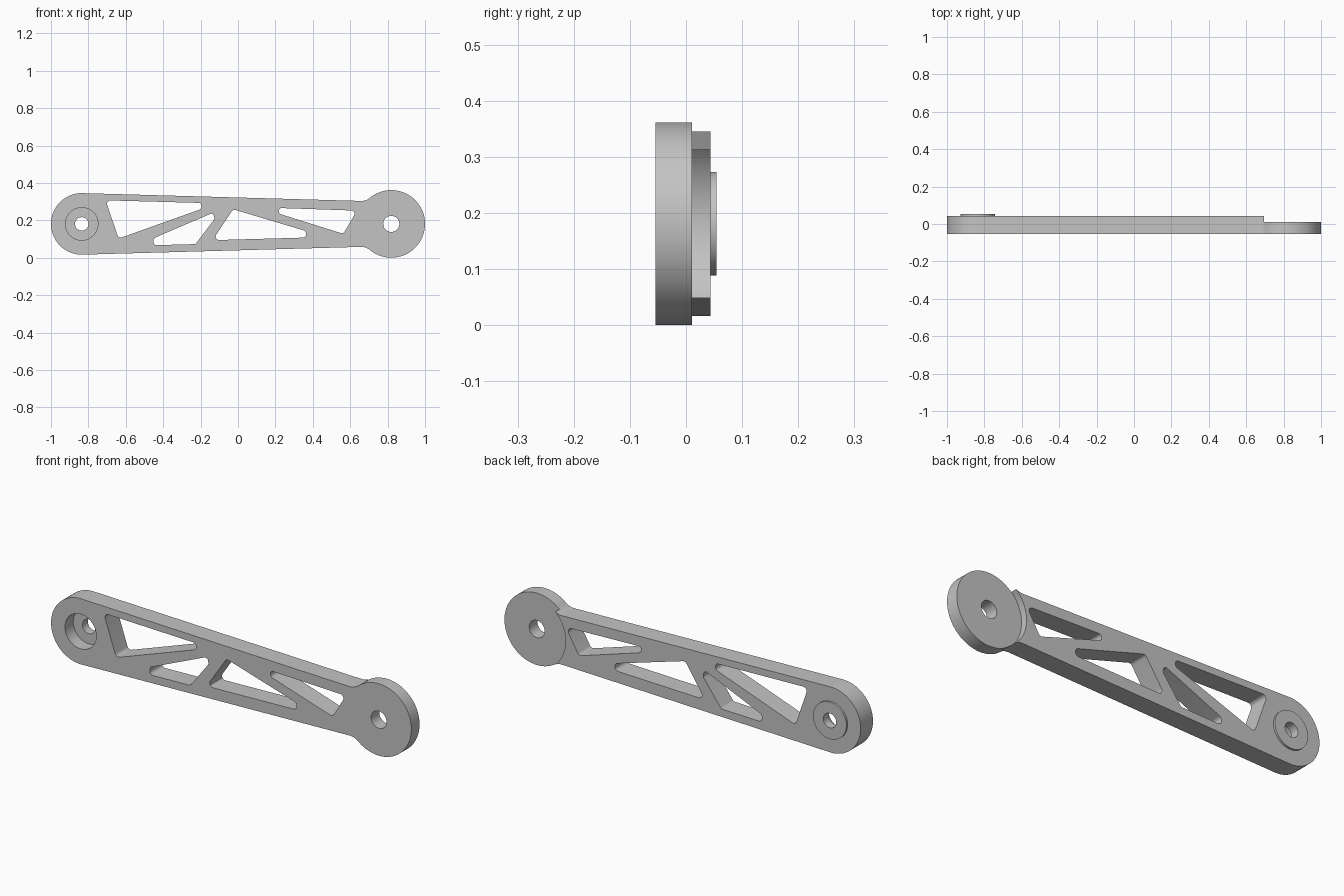
import bpy, bmesh, math
from math import sin, cos, radians, degrees
from mathutils import Vector

cube = bpy.data.objects.get("Cube")
if cube:
    bpy.data.objects.remove(cube, do_unlink=True)

grey = bpy.data.materials.new("mid grey")
grey.use_nodes = True
colour = (0.55, 0.55, 0.55, 1)
grey.diffuse_color = colour
grey.node_tree.nodes["Principled BSDF"].inputs["Base Color"].default_value = colour

MID = 0.181                                            # height of the centre line
FRONT, STEP, BACK, BOSS = -0.054, 0.011, 0.044, 0.054  # depth levels
PIVOT, HUB = Vector((-0.8355, MID)), Vector((0.8195, MID))
PIVOT_R, HUB_R, NECK_R = 0.1645, 0.1805, 0.071
bm = bmesh.new()


def polar(radius, angle):
    return Vector((radius * cos(radians(angle)), radius * sin(radians(angle))))


def arc(centre, radius, start, end, steps):
    """Points (x, z) along an arc, angles in degrees."""
    return [centre + polar(radius, start + (end - start) * i / steps)
            for i in range(steps + 1)]


def circle(centre, radius):
    return arc(centre, radius, 0, 360, 64)[:-1]


def flip(path):
    """Mirror a path about the centre line and reverse it."""
    return [Vector((p.x, 2 * MID - p.y)) for p in reversed(path)]


def rounded(corners, radius, steps=6):
    """Polygon with each corner replaced by a tangent arc."""
    pts = [Vector(c) for c in corners]
    out = []
    for i, p in enumerate(pts):
        a, b = pts[i - 1] - p, pts[(i + 1) % len(pts)] - p
        half = a.angle(b) / 2
        reach = min(radius / math.tan(half), 0.48 * a.length, 0.48 * b.length)
        a, b = a.normalized(), b.normalized()
        centre = p + (a + b).normalized() * (reach / cos(half))
        r = reach * math.tan(half)
        u, v = p + a * reach - centre, p + b * reach - centre
        out += [centre + (u.lerp(v, k / steps)).normalized() * r for k in range(steps + 1)]
    return out


def ring(path, y):
    return [bm.verts.new((p.x, y, p.y)) for p in path]


def wall(path, y0, y1, closed=True):
    """Side surface swept along the depth."""
    a, b = ring(path, y0), ring(path, y1)
    for i in range(0 if closed else 1, len(path)):
        bm.faces.new((a[i - 1], a[i], b[i], b[i - 1]))


def cap(loops, y):
    """Flat face: the first loop is the outline, the rest are holes."""
    edges = []
    for loop in loops:
        verts = ring(loop, y)
        edges += [bm.edges.new((verts[i - 1], verts[i])) for i in range(len(verts))]
    bmesh.ops.triangle_fill(bm, use_beauty=True, edges=edges, normal=(0, -1, 0))


# Outline paths: tapering arm with filleted neck, round hub, clearance cut
neck = HUB + polar(HUB_R + NECK_R, 129.6)
arm_top = arc(PIVOT, PIVOT_R, 180, 88.4, 32) + arc(neck, NECK_R, 268.4, 300.5, 8)
arm_path = flip(arm_top) + arm_top[1:]
hub_top = arc(neck, NECK_R, 300.5, 309.6, 3)[1:] + arc(HUB, HUB_R, 129.6, 0, 44)[1:]
hub_path = hub_top + flip(hub_top)[1:]
corner = arm_top[-1] - HUB
cut_angle = degrees(math.atan2(corner.y, corner.x))
cut_path = arc(HUB, corner.length, cut_angle, 360 - cut_angle, 24)

# Truss windows and bores
windows = [rounded(corners, 0.018) for corners in (
    [(-0.708, 0.307), (-0.195, 0.293), (-0.195, 0.261), (-0.638, 0.103)],
    [(-0.452, 0.104), (-0.452, 0.067), (-0.227, 0.073), (-0.125, 0.208), (-0.133, 0.241)],
    [(-0.026, 0.259), (0.363, 0.143), (0.363, 0.108), (-0.136, 0.094)],
    [(0.218, 0.266), (0.636, 0.252), (0.563, 0.128), (0.218, 0.236)],
)]
counterbore, boss = circle(PIVOT, 0.087), circle(PIVOT, 0.0925)
pivot_hole, hub_hole = circle(PIVOT, 0.036), circle(HUB, 0.043)

# Flat faces from front to back
cap([arm_path + hub_path, counterbore, hub_hole] + windows, FRONT)
cap([counterbore, pivot_hole], STEP)
cap([hub_path + cut_path[::-1], hub_hole], STEP)
cap([arm_path + cut_path[1:-1], boss] + windows, BACK)
cap([boss, pivot_hole], BOSS)

# Walls joining them
wall(arm_path + hub_path, FRONT, STEP)
wall(arm_path, STEP, BACK, closed=False)
wall(cut_path, STEP, BACK, closed=False)
wall(counterbore, FRONT, STEP)
wall(hub_hole, FRONT, STEP)
wall(pivot_hole, STEP, BOSS)
wall(boss, BACK, BOSS)
for window in windows:
    wall(window, FRONT, BACK)

# Weld, then shade smooth with sharp edges kept
bmesh.ops.remove_doubles(bm, verts=bm.verts, dist=0.00002)
bmesh.ops.recalc_face_normals(bm, faces=bm.faces)
for face in bm.faces:
    face.smooth = True
for edge in bm.edges:
    edge.smooth = edge.calc_face_angle(0) < radians(30)

mesh = bpy.data.meshes.new("link_arm")
bm.to_mesh(mesh)
bm.free()
mesh.materials.append(grey)
bpy.context.scene.collection.objects.link(bpy.data.objects.new("link_arm", mesh))
